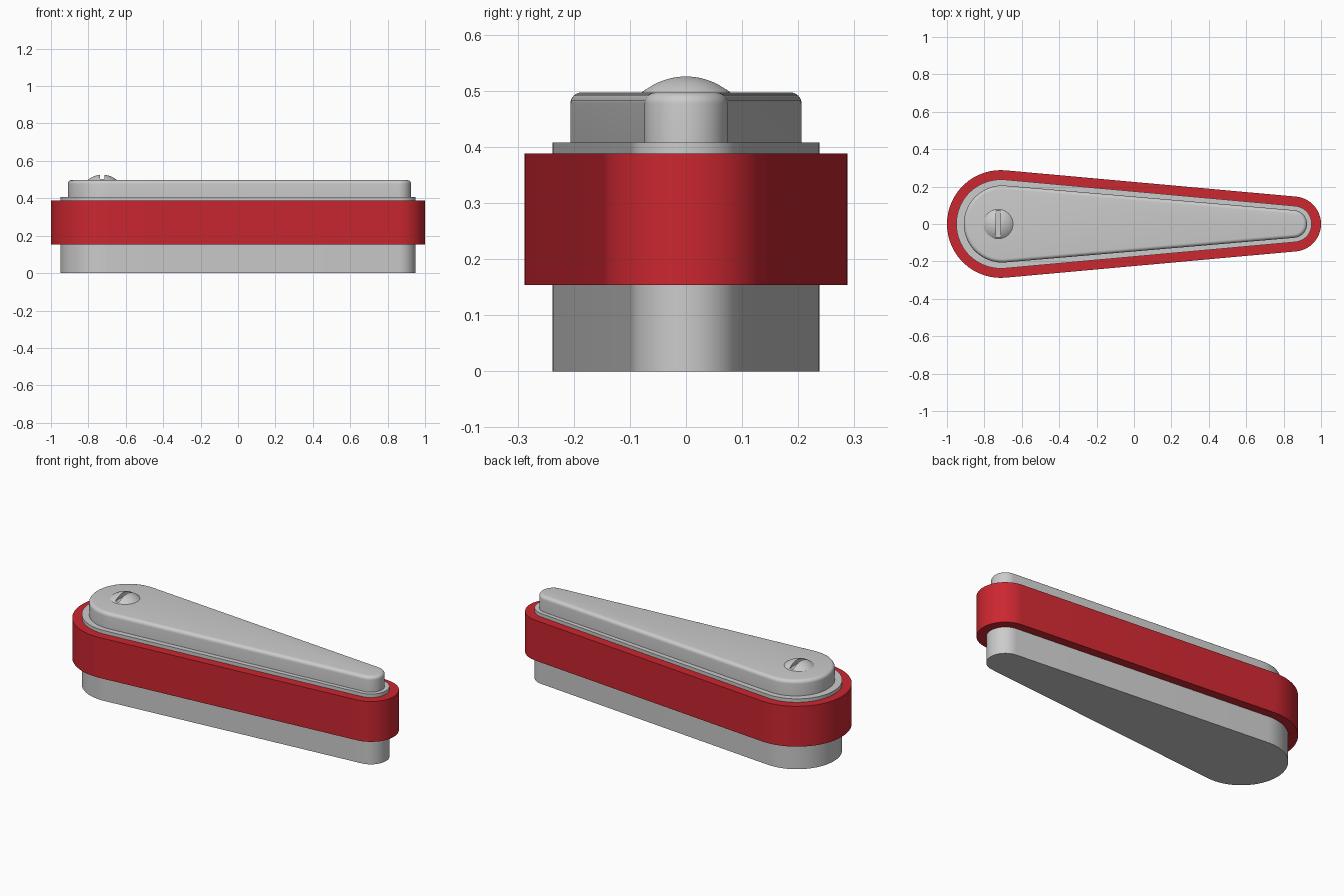
import bpy, bmesh
from math import sin, cos, acos, pi, radians

if "Cube" in bpy.data.objects:
    bpy.data.objects.remove(bpy.data.objects["Cube"])


def teardrop(x1, r1, x2, r2, n=32):
    """Outline around a big round end (x1, r1) and a small one (x2, r2)."""
    phi = acos((r1 - r2) / (x2 - x1))
    pts = []
    for cx, r, a, b in ((x2, r2, -phi, phi), (x1, r1, phi, 2 * pi - phi)):
        for i in range(n + 1):
            t = a + (b - a) * i / n
            pts.append((cx + r * cos(t), r * sin(t)))
    return pts


def finish(bm, name, color=None):
    bmesh.ops.recalc_face_normals(bm, faces=bm.faces)
    mesh = bpy.data.meshes.new(name)
    bm.to_mesh(mesh)
    bm.free()
    ob = bpy.data.objects.new(name, mesh)
    bpy.context.collection.objects.link(ob)
    if color:
        mat = bpy.data.materials.new(name)
        mat.diffuse_color = color
        mat.use_nodes = True
        mat.node_tree.nodes["Principled BSDF"].inputs["Base Color"].default_value = mat.diffuse_color
        mesh.materials.append(mat)
    return ob


def smooth(ob):
    bpy.ops.object.select_all(action='DESELECT')
    ob.select_set(True)
    bpy.context.view_layer.objects.active = ob
    bpy.ops.object.shade_smooth_by_angle(angle=radians(30))


def loft(name, ends, profile, closed=False, color=None):
    """Sweep an (offset, z) profile around the teardrop outline."""
    x1, r1, x2, r2 = ends
    bm = bmesh.new()
    rings = [[bm.verts.new((x, y, z)) for x, y in teardrop(x1, r1 + o, x2, r2 + o)]
             for o, z in profile]
    pairs = list(zip(rings, rings[1:]))
    if closed:
        pairs.append((rings[-1], rings[0]))
    else:
        bm.faces.new(rings[0][::-1])
        bm.faces.new(rings[-1])
    for a, b in pairs:
        for i in range(len(a)):
            j = (i + 1) % len(a)
            bm.faces.new((a[i], a[j], b[j], b[i]))
    ob = finish(bm, name, color)
    smooth(ob)
    return ob


BODY = (-0.712, 0.238, 0.853, 0.097)
CAP = (-0.704, 0.206, 0.851, 0.074)

# Main body
loft("body", BODY, [(0, 0), (0, 0.408)])

# Red band wrapped around the body
loft("red_band", BODY, [(0, 0.154), (0.05, 0.154), (0.05, 0.388), (0, 0.388)],
     closed=True, color=(0.6, 0.02, 0.03, 1))

# Top cap with a rounded upper edge
R = 0.02
fillet = [(R * (cos(t) - 1), 0.477 + R * sin(t)) for t in (i * pi / 12 for i in range(7))]
loft("top_cap", CAP, [(0, 0.408)] + fillet)

# Domed screw head
bm = bmesh.new()
dome_r, head_r, top = 0.122, 0.08, 0.526
rings = 8
profile = [bm.verts.new((0, 0, top))]
for i in range(1, rings + 1):
    r = head_r * i / rings
    profile.append(bm.verts.new((r, 0, top - dome_r + (dome_r ** 2 - r * r) ** 0.5)))
profile.append(bm.verts.new((head_r, 0, 0.485)))
profile.append(bm.verts.new((0, 0, 0.485)))
edges = [bm.edges.new(p) for p in zip(profile, profile[1:])]
bmesh.ops.spin(bm, geom=profile + edges, cent=(0, 0, 0), axis=(0, 0, 1),
               angle=2 * pi, steps=48)
bmesh.ops.remove_doubles(bm, verts=bm.verts, dist=1e-5)
bmesh.ops.translate(bm, verts=bm.verts, vec=(-0.726, 0, 0))
screw = finish(bm, "screw_head")

# Slot cut across the screw head
bpy.ops.mesh.primitive_cube_add(size=1, location=(-0.726, 0, 0.552))
cutter = bpy.context.object
cutter.name = "slot_cutter"
cutter.scale = (0.024, 0.3, 0.1)
cutter.hide_render = True
mod = screw.modifiers.new("slot", 'BOOLEAN')
mod.operation = 'DIFFERENCE'
mod.solver = 'EXACT'
mod.object = cutter
bpy.context.view_layer.objects.active = screw
bpy.ops.object.modifier_apply(modifier="slot")
bpy.data.objects.remove(cutter)
smooth(screw)
